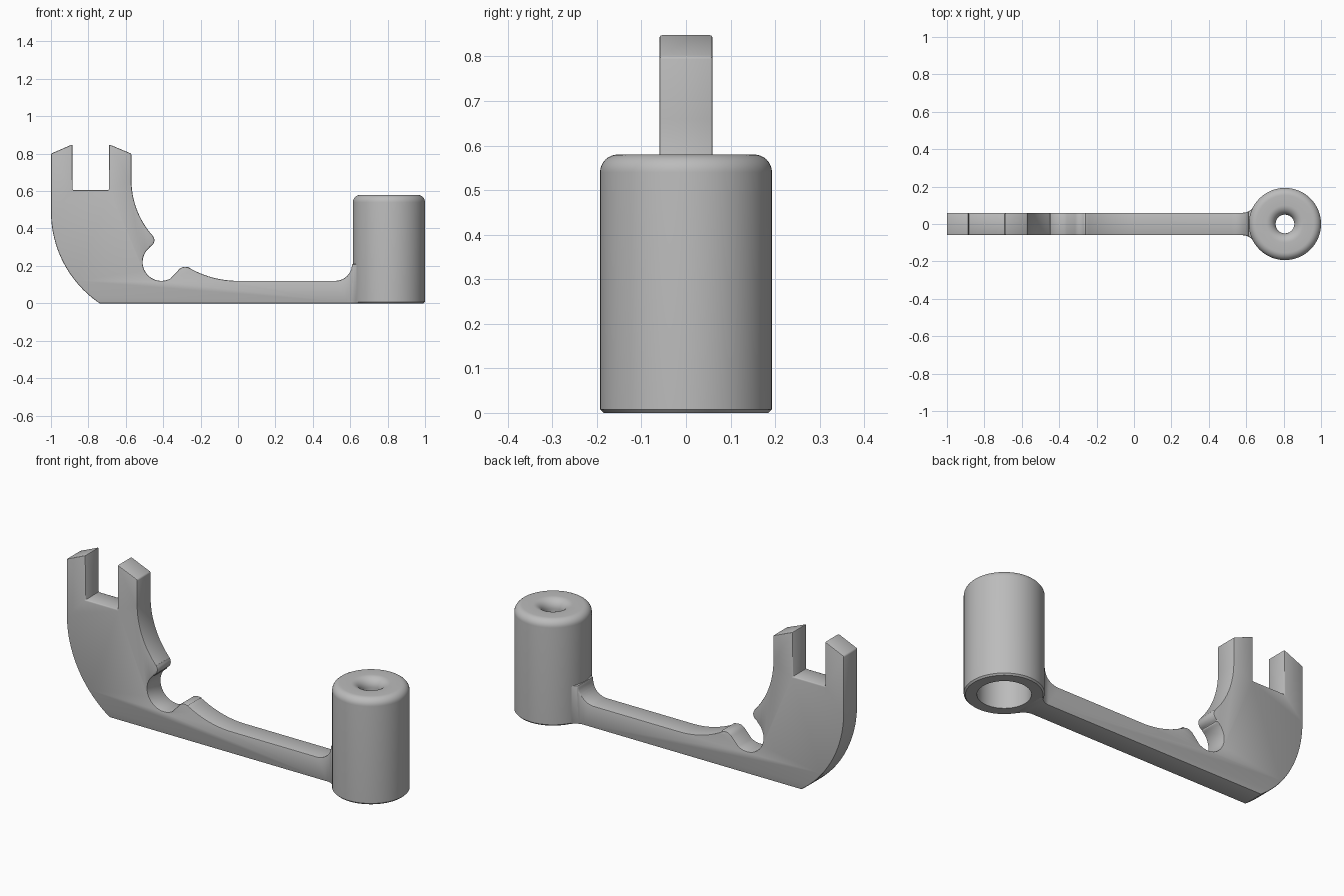
import bpy, bmesh
from math import radians, sin, cos, pi
from mathutils import Matrix, Vector

if "Cube" in bpy.data.objects:
    bpy.data.objects.remove(bpy.data.objects["Cube"], do_unlink=True)

grey = bpy.data.materials.new("plain grey")
grey.use_nodes = True
colour = (0.5, 0.5, 0.5, 1)
grey.diffuse_color = colour
grey.node_tree.nodes["Principled BSDF"].inputs["Base Color"].default_value = colour


def arc(cx, cy, r, start, end, n=12):
    """Points on a circle between two angles in degrees."""
    angles = [radians(start + (end - start) * i / n) for i in range(n + 1)]
    return [(cx + r * cos(a), cy + r * sin(a)) for a in angles]


def make_object(name, bm):
    bmesh.ops.recalc_face_normals(bm, faces=bm.faces)
    mesh = bpy.data.meshes.new(name)
    bm.to_mesh(mesh)
    bm.free()
    mesh.materials.append(grey)
    obj = bpy.data.objects.new(name, mesh)
    bpy.context.collection.objects.link(obj)
    return obj


def prism(name, points, direction):
    """Extrude a closed outline of 3D points."""
    bm = bmesh.new()
    face = bm.faces.new([bm.verts.new(p) for p in points])
    result = bmesh.ops.extrude_face_region(bm, geom=[face])
    verts = [g for g in result["geom"] if isinstance(g, bmesh.types.BMVert)]
    bmesh.ops.translate(bm, verts=verts, vec=direction)
    return make_object(name, bm)


def activate(obj):
    bpy.ops.object.select_all(action="DESELECT")
    obj.select_set(True)
    bpy.context.view_layer.objects.active = obj


# Side outline of the forked arm: tail curve, fork, nose, notch, bump, bar
outline = arc(-0.408, 0.49, 0.592, 235.9, 180, 20)
outline += [(-1, 0.8), (-0.885, 0.85), (-0.885, 0.605),
            (-0.69, 0.605), (-0.69, 0.85), (-0.57, 0.8)]
outline += arc(-0.121, 0.66, 0.449, 180, 221.9)
outline += arc(-0.482, 0.337, 0.035, 40, -70, 8)
outline += arc(-0.41, 0.22, 0.1, 126, 300, 20)
outline += arc(-0.283, 0.15, 0.045, 140, 65, 8)
outline += arc(0, 0.646, 0.526, 239.9, 270)
outline += arc(0.52, 0.21, 0.09, 270, 360, 10)
outline += [(0.66, 0.21), (0.66, 0)]
arm = prism("forked_arm", [(x, -0.3, z) for x, z in outline], (0, 0.6, 0))

# Plan outline trims the arm to its thickness, flaring into the post
flare = arc(0.58, 0.13, 0.07, 270, 330, 8) + [(0.7, 0.095)]
side = [(-1.1, 0.06)] + flare
plan = side + [(x, -y) for x, y in reversed(side)]
trim = prism("arm_trim", [(x, y, -0.1) for x, y in plan], (0, 0, 1.2))
trim.hide_render = True

activate(arm)
cut = arm.modifiers.new("trim", "BOOLEAN")
cut.operation, cut.solver, cut.object = "INTERSECT", "EXACT", trim
bpy.ops.object.modifier_apply(modifier=cut.name)
bpy.data.objects.remove(trim, do_unlink=True)

# Soft edges along the arm
bevel = arm.modifiers.new("soft_edges", "BEVEL")
bevel.width, bevel.segments = 0.006, 2
bevel.limit_method, bevel.angle_limit = "ANGLE", radians(40)
bevel.use_clamp_overlap = False
bpy.ops.object.modifier_apply(modifier=bevel.name)
bpy.ops.object.shade_smooth_by_angle(angle=radians(35))

# Hollow post: rounded rim, funnel hole at the top, wide bore below
section = [(0.13, 0), (0.185, 0), (0.193, 0.008)]
section += arc(0.153, 0.54, 0.04, 0, 90, 8)
section += arc(0.1, 0.53, 0.05, 90, 180, 10)
section += [(0.05, 0.45), (0.13, 0.45)]
bm = bmesh.new()
ring = [bm.verts.new((r, 0, z)) for r, z in section]
edges = [bm.edges.new((a, b)) for a, b in zip(ring, ring[1:] + ring[:1])]
bmesh.ops.spin(bm, geom=ring + edges, cent=(0, 0, 0), axis=(0, 0, 1),
               angle=2 * pi, steps=64, use_duplicate=False)
bmesh.ops.remove_doubles(bm, verts=bm.verts, dist=0.0001)
post = make_object("hollow_post", bm)
post.location.x = 0.807
activate(post)
bpy.ops.object.shade_smooth_by_angle(angle=radians(35))
